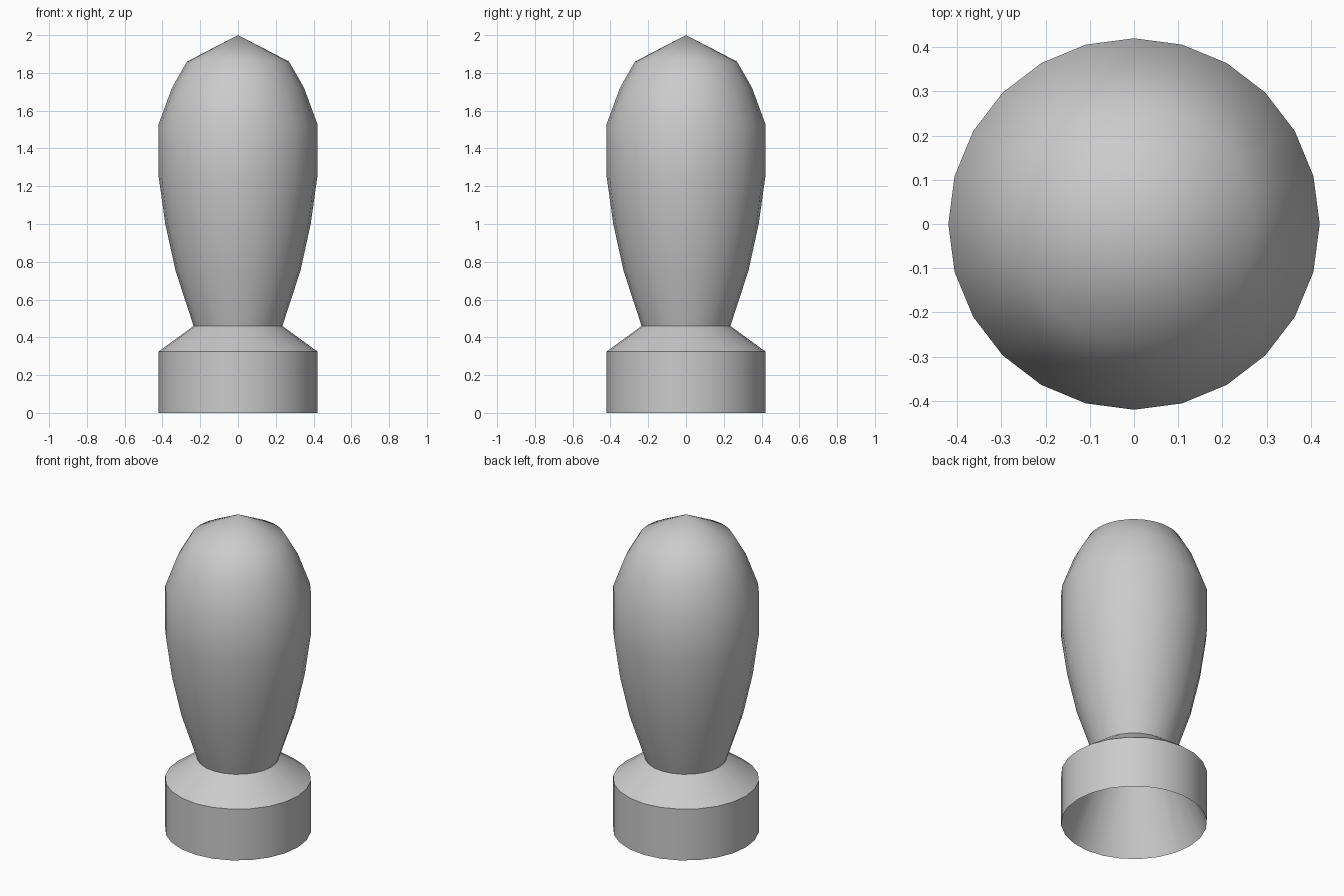
import bpy
import bmesh
import math

SIDES = 24

cube = bpy.data.objects.get("Cube")
if cube:
    bpy.data.objects.remove(cube, do_unlink=True)

grey = bpy.data.materials.new("light grey")
grey.use_nodes = True
colour = (0.6, 0.6, 0.6, 1.0)
grey.diffuse_color = colour
grey.node_tree.nodes["Principled BSDF"].inputs["Base Color"].default_value = colour


def lathe(name, profile, closed=False, angle=50):
    """Turn a (radius, height) profile around the z axis."""
    bm = bmesh.new()
    verts = [bm.verts.new((r, 0, z)) for r, z in profile]
    edges = [bm.edges.new(pair) for pair in zip(verts, verts[1:])]
    if closed:
        edges.append(bm.edges.new((verts[-1], verts[0])))
    bmesh.ops.spin(bm, geom=verts + edges, cent=(0, 0, 0), axis=(0, 0, 1),
                   angle=math.tau, steps=SIDES)
    bmesh.ops.remove_doubles(bm, verts=bm.verts[:], dist=0.0005)
    bmesh.ops.recalc_face_normals(bm, faces=bm.faces[:])
    mesh = bpy.data.meshes.new(name)
    bm.to_mesh(mesh)
    bm.free()
    mesh.materials.append(grey)
    obj = bpy.data.objects.new(name, mesh)
    bpy.context.collection.objects.link(obj)
    bpy.ops.object.select_all(action="DESELECT")
    obj.select_set(True)
    bpy.context.view_layer.objects.active = obj
    bpy.ops.object.shade_smooth_by_angle(angle=math.radians(angle))
    return obj


NECK = (0.235, 0.46)

# Swelling body with a pointed cap, closed at the neck
lathe("bulb_body", [(0, NECK[1]), NECK, (0.33, 0.75), (0.385, 1.0),
                    (0.42, 1.25), (0.42, 1.53), (0.35, 1.72),
                    (0.27, 1.86), (0, 2.0)])

# Collar base: straight wall, sloped shoulder and tapered hollow
lathe("hollow_base", [(0.42, 0), (0.42, 0.325), NECK], closed=True, angle=30)
